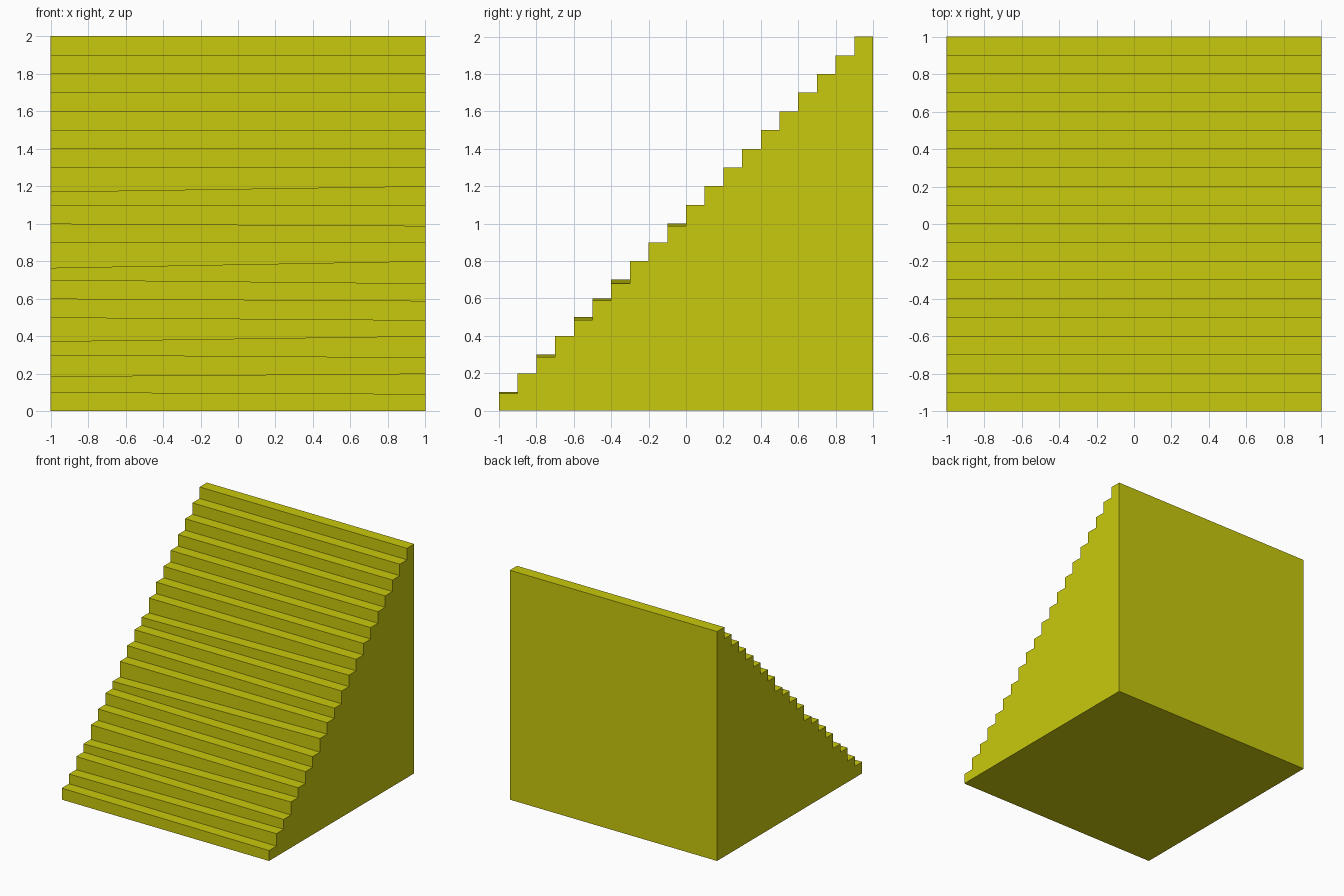
import bpy, bmesh

if "Cube" in bpy.data.objects:
    bpy.data.objects.remove(bpy.data.objects["Cube"])

STEPS, RISE = 20, 0.1

# Uneven treads: step number -> (drop at left end, drop at right end)
DROPS = {1: (0, .009), 2: (.015, 0), 3: (0, .014), 4: (.028, 0), 5: (0, .015),
         6: (0, .012), 7: (0, .019), 8: (.036, 0), 10: (0, .012), 12: (.03, 0)}

yellow = bpy.data.materials.new("yellow")
yellow.diffuse_color = (0.584, 0.584, 0.004, 1)
yellow.use_nodes = True
yellow.node_tree.nodes["Principled BSDF"].inputs["Base Color"].default_value = yellow.diffuse_color


def side_profile(bm, x, side):
    """Stepped outline of one end of the staircase."""
    verts = [bm.verts.new((x, -1, 0))]
    for n in range(1, STEPS + 1):
        z = n * RISE - DROPS.get(n, (0, 0))[side]
        verts.append(bm.verts.new((x, -1 + (n - 1) * RISE, z)))
        verts.append(bm.verts.new((x, -1 + n * RISE, z)))
    verts.append(bm.verts.new((x, 1, 0)))
    return verts


# Solid staircase: two stepped ends joined by treads, risers, back and base
bm = bmesh.new()
left = side_profile(bm, -1, 0)
right = side_profile(bm, 1, 1)
bm.faces.new(left)
bm.faces.new(right)
for i in range(len(left)):
    j = (i + 1) % len(left)
    bm.faces.new((left[i], right[i], right[j], left[j]))
bmesh.ops.recalc_face_normals(bm, faces=bm.faces)

mesh = bpy.data.meshes.new("staircase")
bm.to_mesh(mesh)
bm.free()
mesh.materials.append(yellow)
bpy.context.collection.objects.link(bpy.data.objects.new("staircase", mesh))
